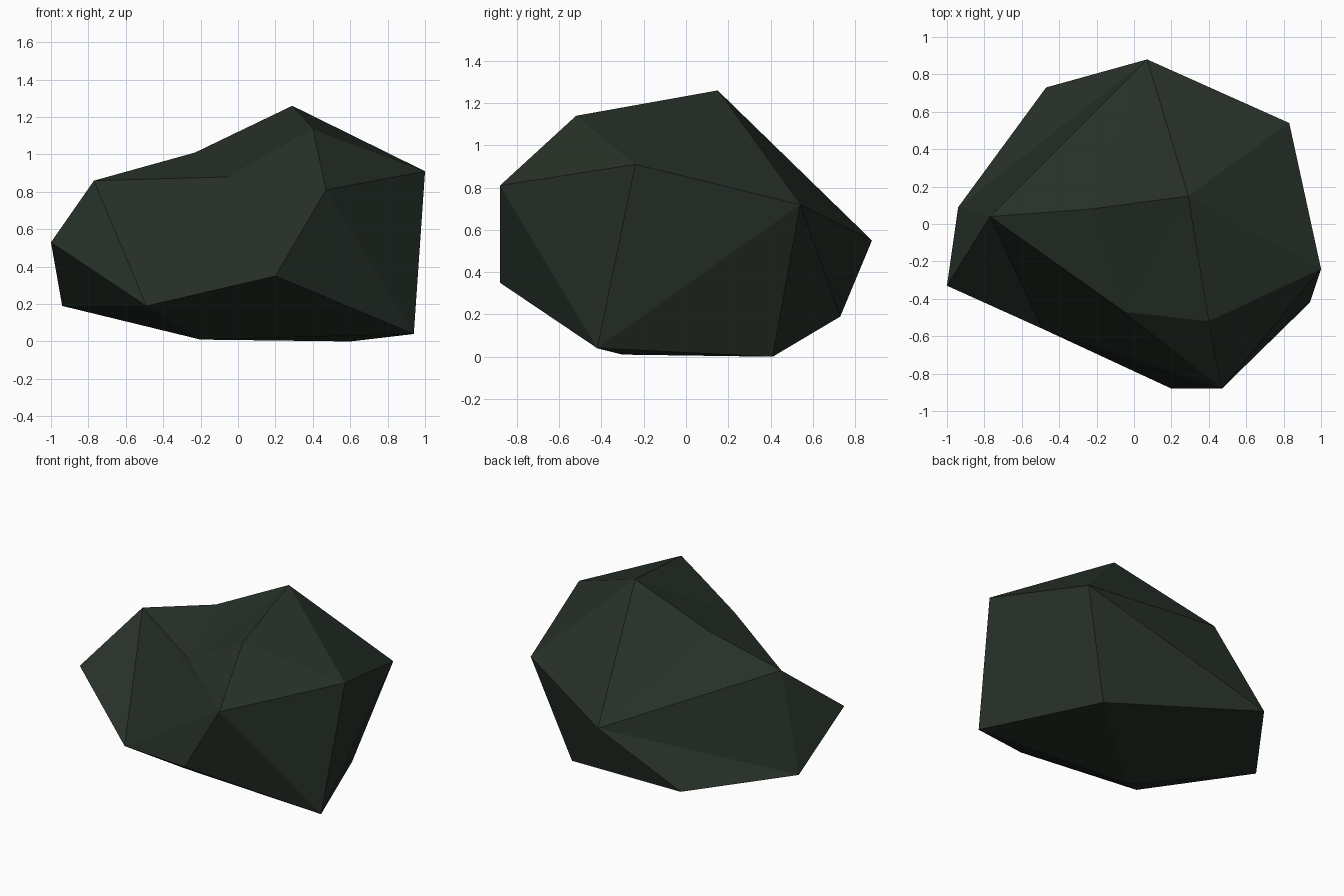
import bpy
import bmesh

default_cube = bpy.data.objects.get("Cube")
if default_cube:
    bpy.data.objects.remove(default_cube, do_unlink=True)

# Corners of the boulder, grouped by region
corners = {
    # upper ridge and crown
    "B": (-0.77, 0.04, 0.86), "C": (-0.23, 0.08, 1.01), "D": (0.29, 0.15, 1.26),
    "J": (-0.05, -0.47, 0.88), "K": (0.40, -0.52, 1.14),
    # sides
    "A": (-1.0, -0.33, 0.53), "E": (1.0, -0.24, 0.91), "L": (0.47, -0.88, 0.81),
    "M": (0.20, -0.88, 0.35), "P": (0.07, 0.88, 0.55), "Q": (0.83, 0.54, 0.72),
    # foot
    "F": (0.94, -0.42, 0.04), "G": (0.60, 0.41, 0.0), "H": (-0.20, -0.30, 0.01),
    "I": (-0.94, 0.09, 0.19), "N": (-0.49, -0.56, 0.19), "O": (-0.47, 0.73, 0.19),
}

# Fans of facets: hub corner, then the corners around it
fans = [
    ("D", "CPQEKJC"),   # crown
    ("B", "CPIANLJC"),  # left shoulder
    ("H", "FGOINMF"),   # underside
    ("F", "GQELM"),     # right flank
    ("O", "IPQG"),      # back
    ("L", "EKJ"),       # front brow
    ("N", "IA"),        # left foot
    ("N", "ML"),        # front face
]

bm = bmesh.new()
vert = {name: bm.verts.new(co) for name, co in corners.items()}
for hub, ring in fans:
    for a, b in zip(ring, ring[1:]):
        bm.faces.new((vert[hub], vert[a], vert[b]))
bmesh.ops.recalc_face_normals(bm, faces=bm.faces[:])
mesh = bpy.data.meshes.new("boulder")
bm.to_mesh(mesh)
bm.free()

# Dark mossy stone
stone = bpy.data.materials.new("dark_green_stone")
stone.use_nodes = True
colour = (0.02, 0.03, 0.021, 1.0)
stone.diffuse_color = colour
for node in stone.node_tree.nodes:
    if node.type == "BSDF_PRINCIPLED":
        node.inputs["Base Color"].default_value = colour
mesh.materials.append(stone)

boulder = bpy.data.objects.new("boulder", mesh)
bpy.context.collection.objects.link(boulder)
